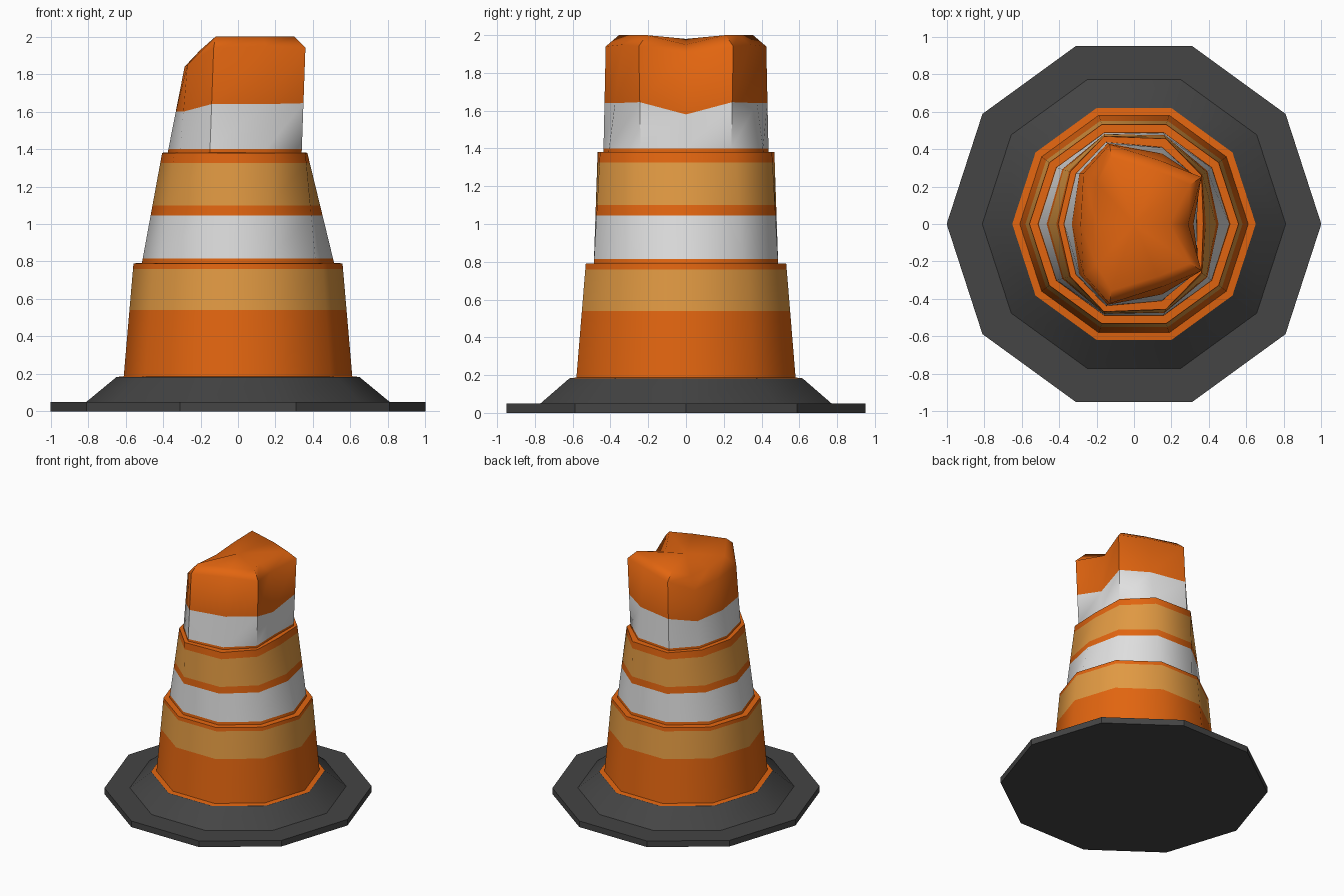
import bpy, bmesh, math
from mathutils import Vector

if "Cube" in bpy.data.objects:
    bpy.data.objects.remove(bpy.data.objects["Cube"])


def material(name, rgb):
    m = bpy.data.materials.new(name)
    m.diffuse_color = (*rgb, 1)
    m.use_nodes = True
    m.node_tree.nodes["Principled BSDF"].inputs["Base Color"].default_value = m.diffuse_color
    return m


rubber = material("dark rubber", (0.058, 0.058, 0.058))
orange = material("orange plastic", (0.76, 0.13, 0.005))
amber = material("amber stripe", (0.75, 0.32, 0.055))
white = material("white stripe", (0.74, 0.74, 0.74))


def decagon(r, z):
    return [Vector((r * math.cos(k * math.pi / 5), r * math.sin(k * math.pi / 5), z)) for k in range(10)]


def mirrored(half):
    """Six points from +x to -x, mirrored in y to a ring of ten."""
    pts = [Vector(p) for p in half]
    return pts + [Vector((p.x, -p.y, p.z)) for p in pts[4:0:-1]]


def at_height(a, b, heights):
    """Cut between two rings at one height, or one height per half-ring point."""
    if not isinstance(heights, (list, tuple)):
        heights = [heights] * 6
    hs = list(heights) + list(heights[4:0:-1])
    return [p.lerp(q, (h - p.z) / (q.z - p.z)) for p, q, h in zip(a, b, hs)]


def loft(name, rings, colours, mats, tip=None, angle=42):
    bm = bmesh.new()
    vs = [[bm.verts.new(p) for p in ring] for ring in rings]
    bm.faces.new(vs[0][::-1])
    for i, c in enumerate(colours):
        for k in range(10):
            j = (k + 1) % 10
            f = bm.faces.new((vs[i][k], vs[i][j], vs[i + 1][j], vs[i + 1][k]))
            f.material_index = c
    if tip:
        t = bm.verts.new(tip)
        for k in range(10):
            bm.faces.new((vs[-1][k], vs[-1][(k + 1) % 10], t))
    else:
        bm.faces.new(vs[-1])
    bmesh.ops.recalc_face_normals(bm, faces=bm.faces)
    me = bpy.data.meshes.new(name)
    bm.to_mesh(me)
    bm.free()
    for m in mats:
        me.materials.append(m)
    ob = bpy.data.objects.new(name, me)
    bpy.context.collection.objects.link(ob)
    bpy.ops.object.select_all(action='DESELECT')
    ob.select_set(True)
    bpy.context.view_layer.objects.active = ob
    bpy.ops.object.shade_smooth_by_angle(angle=math.radians(angle))
    return ob


# Rubber foot: flat ten-sided plate with a sloped collar
loft("rubber_base",
     [decagon(1, 0), decagon(1, 0.05), decagon(0.81, 0.05), decagon(0.65, 0.182)],
     [0, 0, 0], [rubber], angle=30)

# Lower tier with a small lip
t1a, t1b = decagon(0.61, 0.187), decagon(0.558, 0.79)
# Middle tier, squashed towards the top
t2a = decagon(0.513, 0.792)
t2b = mirrored([(0.37, 0, 1.38), (0.36, 0.26, 1.38), (0.17, 0.455, 1.38),
                (-0.16, 0.468, 1.38), (-0.34, 0.28, 1.38), (-0.405, 0, 1.38)])
# Dented upper tier
t3a = mirrored([(0.335, 0, 1.382), (0.34, 0.24, 1.382), (0.15, 0.41, 1.382),
                (-0.15, 0.437, 1.382), (-0.31, 0.27, 1.382), (-0.375, 0, 1.382)])
t3b = mirrored([(0.29, 0, 1.90), (0.36, 0.25, 1.94), (0.15, 0.335, 1.95),
                (-0.13, 0.425, 1.94), (-0.27, 0.27, 1.85), (-0.285, 0, 1.84)])
crown = mirrored([(0.19, 0, 1.95), (0.30, 0.21, 2.0), (0.13, 0.28, 2.0),
                  (-0.12, 0.355, 2.0), (-0.20, 0.22, 1.93), (-0.20, 0, 1.915)])

O, A, W = 0, 1, 2
rings = [decagon(0.65, 0.183), t1a,
         at_height(t1a, t1b, 0.54), at_height(t1a, t1b, 0.76), t1b,
         t2a, at_height(t2a, t2b, 0.815), at_height(t2a, t2b, 1.045),
         at_height(t2a, t2b, 1.10), at_height(t2a, t2b, 1.325), t2b,
         t3a, at_height(t3a, t3b, 1.40),
         at_height(t3a, t3b, (1.58, 1.645, 1.64, 1.64, 1.60, 1.60)), t3b,
         crown]
bands = [O, O, A, O, O, O, W, O, A, O, O, O, W, O, O]
loft("crumpled_barrel", rings, bands, [orange, amber, white], tip=(0, 0, 1.98), angle=50)
